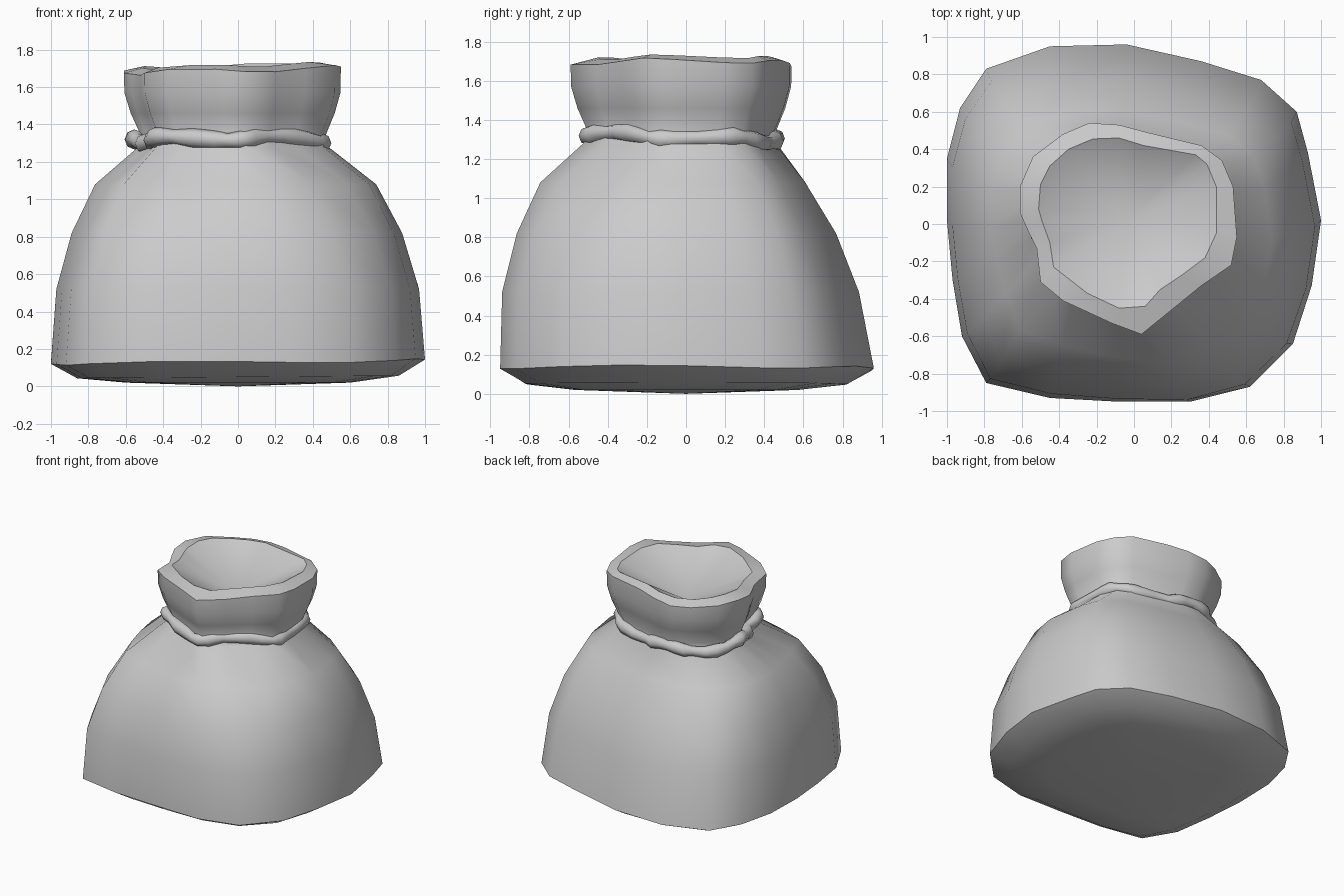
import bpy, bmesh, math
from mathutils import Vector

if "Cube" in bpy.data.objects:
    bpy.data.objects.remove(bpy.data.objects["Cube"])

N = 20
# matching outlines seen from above, clockwise from -x
BASE = [(-1, .02), (-1, .35), (-.93, .62), (-.79, .83), (-.45, .95), (-.04, .96), (.36, .87),
        (.68, .77), (.87, .6), (.93, .38), (1, .02), (.95, -.33), (.85, -.64), (.62, -.87),
        (.3, -.95), (-.08, -.95), (-.45, -.93), (-.79, -.85), (-.92, -.6), (-.97, -.3)]
RIM = [(-.61, .06), (-.61, .2), (-.54, .36), (-.38, .48), (-.24, .54), (-.08, .53), (.07, .49),
       (.36, .42), (.47, .34), (.53, .2), (.55, -.07), (.52, -.22), (.36, -.33), (.2, -.46),
       (.04, -.59), (-.12, -.53), (-.38, -.41), (-.5, -.31), (-.52, -.13), (-.57, -.03)]
MOUTH = [(-.51, .08), (-.5, .21), (-.45, .31), (-.35, .4), (-.22, .455), (-.08, .46), (.05, .42),
         (.33, .37), (.39, .32), (.44, .2), (.44, -.05), (.38, -.18), (.26, -.27), (.14, -.35),
         (.06, -.44), (-.08, -.45), (-.25, -.37), (-.43, -.23), (-.45, -.1), (-.49, .01)]
NECK = [(x * .85, y * .85) for x, y in RIM]


def ring(a, z, b=None, t=0, ty=None, dy=0, tilt=0, wave=0):
    """Outline a blended towards b (t in x, ty in y) at height z."""
    ty = t if ty is None else ty
    pts = []
    for i, (p, q) in enumerate(zip(a, b or a)):
        x, y = p[0] * (1 - t) + q[0] * t, p[1] * (1 - ty) + q[1] * ty + dy
        pts.append(Vector((x, y, z + tilt * x + wave * math.sin(i * 1.3))))
    return pts


def scaled(a, s):
    return [(x * s, y * s) for x, y in a]


def loft(name, rings, start=None, end=None, closed=False, sharp=()):
    """Skin rings of points; sharp lists the rings that stay hard edges."""
    bm = bmesh.new()
    rows = [[bm.verts.new(p) for p in r] for r in rings]
    pairs = list(zip(rows, rows[1:])) + ([(rows[-1], rows[0])] if closed else [])
    for a, b in pairs:
        n = len(a)
        for i in range(n):
            j = (i + 1) % n
            bm.faces.new((a[i], a[j], b[j], b[i]))
    for tip, row in ((start, rows[0]), (end, rows[-1])):
        if tip:
            v = bm.verts.new(tip)
            for i in range(len(row)):
                bm.faces.new((v, row[i], row[(i + 1) % len(row)]))
    bmesh.ops.recalc_face_normals(bm, faces=bm.faces)
    for f in bm.faces:
        f.smooth = True
    for k in sharp:
        for i, v in enumerate(rows[k]):
            bm.edges.get((v, rows[k][(i + 1) % len(rows[k])])).smooth = False
    me = bpy.data.meshes.new(name)
    bm.to_mesh(me)
    bm.free()
    ob = bpy.data.objects.new(name, me)
    bpy.context.collection.objects.link(ob)
    return ob


# sack: domed underside, squarish body, pinched neck, flared collar, funnel mouth
loft("sack", [
    ring(scaled(BASE, .6), .02),
    ring(scaled(BASE, .86), .05, tilt=.008),
    ring(BASE, .13, tilt=.01, wave=.008),
    ring(BASE, .52, NECK, .06, .09, -.03),
    ring(BASE, .82, NECK, .23, .29, -.045),
    ring(BASE, 1.08, NECK, .49, .58, -.055),
    ring(BASE, 1.28, NECK, .97, .97, -.01),
    ring(NECK, 1.34),
    ring(NECK, 1.46, RIM, .6),
    ring(NECK, 1.57, RIM, .97),
    ring(RIM, 1.69, tilt=.025, wave=.014),
    ring(MOUTH, 1.715, tilt=.025, wave=.01),
], start=(0, 0, 0), end=(-.03, .03, 1.47), sharp=(2, 10, 11))

# lumpy cord tied round the neck
path = []
for i in range(N):
    p, q = Vector(NECK[i]), Vector(NECK[(i + 1) % N])
    path += [p, (p + q) / 2 * 1.03]
sections = []
for k, p in enumerate(path):
    out = p.normalized()
    r = .046 + .008 * math.sin(k * 1.9)
    z = 1.31 - .04 * p.y + .015 * math.sin(k * .78 + 1)
    c = p + Vector((-.02, 0))
    sections.append([Vector((c.x + out.x * r * math.cos(a), c.y + out.y * r * math.cos(a),
                             z + r * math.sin(a)))
                     for a in (2 * math.pi * s / 8 for s in range(8))])
loft("neck_cord", sections, closed=True)
